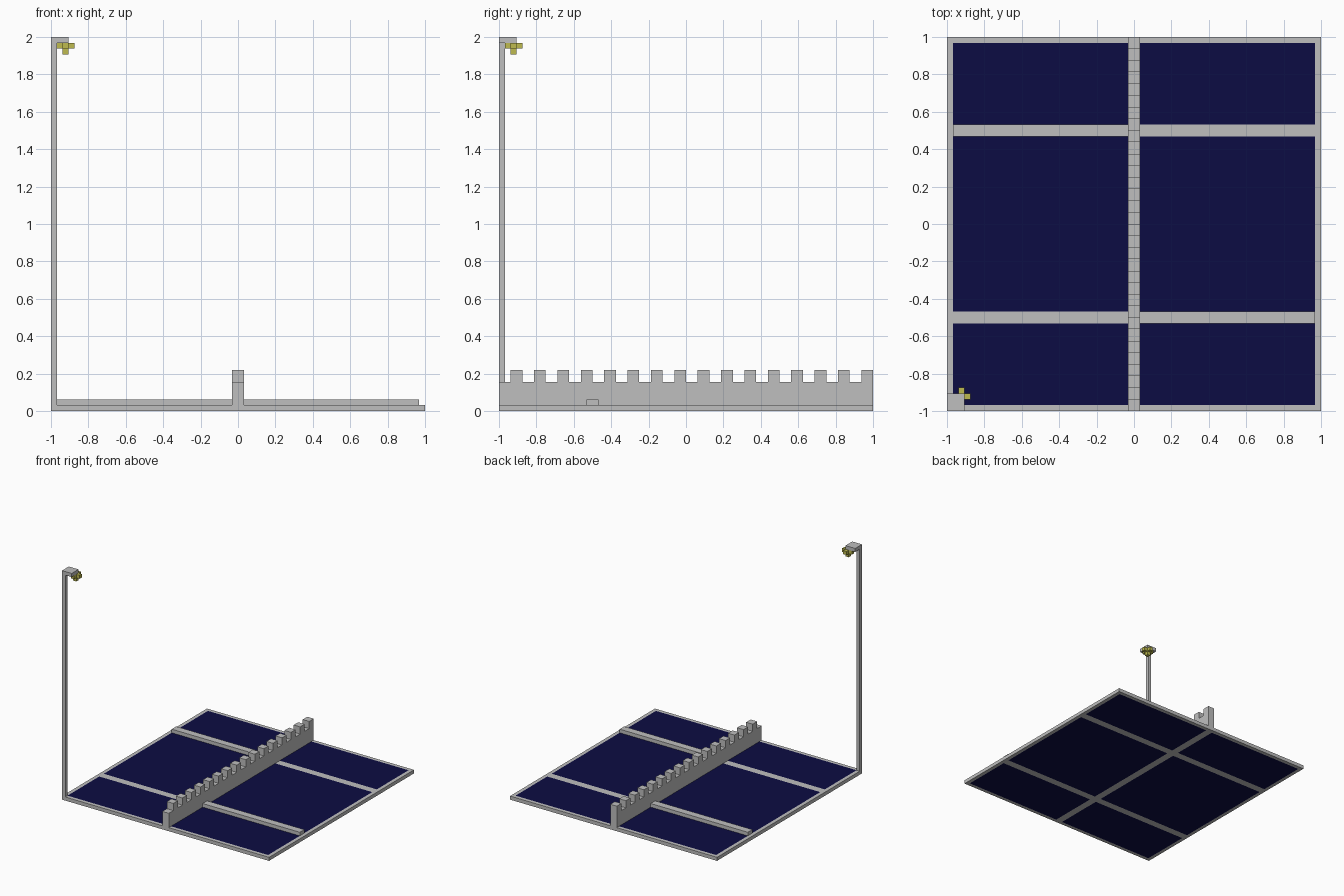
import bpy, bmesh
from mathutils import Vector

cube = bpy.data.objects.get("Cube")
if cube:
    bpy.data.objects.remove(cube, do_unlink=True)

U = 2 / 64  # one block of the grid the model is built on


def material(name, rgb):
    m = bpy.data.materials.new(name)
    m.use_nodes = True
    m.diffuse_color = (*rgb, 1)
    bsdf = m.node_tree.nodes["Principled BSDF"]
    bsdf.inputs["Base Color"].default_value = (*rgb, 1)
    bsdf.inputs["Roughness"].default_value = 0.8
    return m


GREY = material("light grey", (0.52, 0.52, 0.52))
BLUE = material("navy blue", (0.0037, 0.0037, 0.056))
YELLOW = material("lamp yellow", (0.52, 0.50, 0.08))


def finish(name, bm, *mats):
    bmesh.ops.recalc_face_normals(bm, faces=bm.faces)
    mesh = bpy.data.meshes.new(name)
    bm.to_mesh(mesh)
    bm.free()
    for m in mats:
        mesh.materials.append(m)
    ob = bpy.data.objects.new(name, mesh)
    bpy.context.scene.collection.objects.link(ob)
    return ob


def box_mesh(lo, hi):
    """Box between two corners given in blocks."""
    lo, hi = Vector(lo) * U, Vector(hi) * U
    bm = bmesh.new()
    bmesh.ops.create_cube(bm, size=1)
    for v in bm.verts:
        v.co = Vector(l + (h - l) * (c + 0.5) for l, h, c in zip(lo, hi, v.co))
    return bm


def box(name, lo, hi, mat):
    return finish(name, box_mesh(lo, hi), mat)


# Base slab, cut along the rails; the fields between the rails are blue
X_CUTS = (-31, -1, 1, 31)
Y_CUTS = (-31, -17, -15, 15, 17, 31)
bm = box_mesh((-32, -32, 0), (32, 32, 1))
for axis, cuts in ((Vector((1, 0, 0)), X_CUTS), (Vector((0, 1, 0)), Y_CUTS)):
    for c in cuts:
        bmesh.ops.bisect_plane(bm, geom=bm.verts[:] + bm.edges[:] + bm.faces[:],
                               plane_co=axis * c * U, plane_no=axis)
for f in bm.faces:
    c = f.calc_center_median() / U
    in_x = 1 < abs(c.x) < 31
    in_y = abs(c.y) < 15 or 17 < abs(c.y) < 31
    f.material_index = 1 if in_x and in_y else 0
finish("base_slab", bm, GREY, BLUE)

# Crenellated wall across the middle: side profile extruded in x
profile = [(-32, 1), (-32, 5)]
for y in range(-30, 32, 4):
    profile += [(y, 5), (y, 7), (y + 2, 7), (y + 2, 5)]
profile[-1] = (32, 1)
bm = bmesh.new()
face = bm.faces.new([bm.verts.new((-U, y * U, z * U)) for y, z in profile])
ext = bmesh.ops.extrude_face_region(bm, geom=[face])
bmesh.ops.translate(bm, vec=(2 * U, 0, 0),
                    verts=[g for g in ext["geom"] if isinstance(g, bmesh.types.BMVert)])
finish("battlement_wall", bm, GREY)

# Raised bars, one on each side of the wall
box("front_left_bar", (1, -17, 1), (31, -15, 2), GREY)
box("back_right_bar", (-31, 15, 1), (-1, 17, 2), GREY)

# Lamp post with its square cap
box("lamp_post", (-32, -32, 1), (-31, -31, 63), GREY)
box("lamp_cap", (-32, -32, 63), (-29, -29, 64), GREY)

# Lamp: a flat cross with one block hanging below
bm = bmesh.new()
bmesh.ops.create_cube(bm, size=U)
sides = [f for f in bm.faces if f.normal.z < 0.5]
for f in sides:
    n = f.normal.copy()
    new = bmesh.ops.extrude_discrete_faces(bm, faces=[f])["faces"][0]
    bmesh.ops.translate(bm, vec=n * U, verts=new.verts[:])
bmesh.ops.translate(bm, vec=Vector((-29.5, -29.5, 62.5)) * U, verts=bm.verts[:])
finish("lamp", bm, YELLOW)
